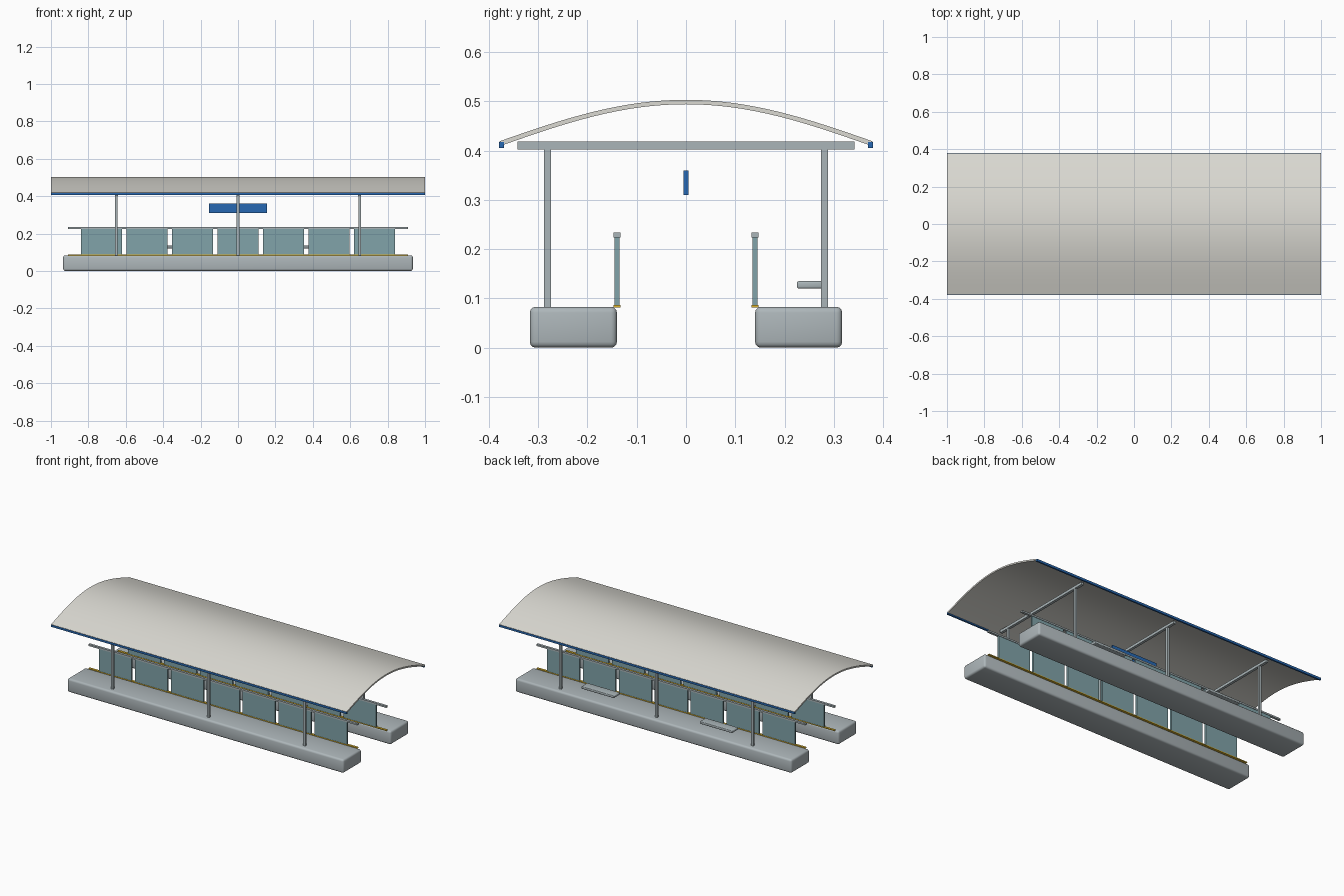
import bpy, bmesh, math

cube = bpy.data.objects.get("Cube")
if cube:
    bpy.data.objects.remove(cube, do_unlink=True)


def material(name, r, g, b):
    m = bpy.data.materials.new(name)
    m.use_nodes = True
    m.diffuse_color = (r, g, b, 1)
    m.node_tree.nodes["Principled BSDF"].inputs["Base Color"].default_value = (r, g, b, 1)
    return m


CONCRETE = material("concrete grey", 0.42, 0.47, 0.49)
STEEL = material("steel grey", 0.40, 0.46, 0.48)
ROOF = material("roof off white", 0.71, 0.70, 0.65)
GLASS = material("glass teal", 0.22, 0.37, 0.40)
BLUE = material("trim blue", 0.02, 0.14, 0.45)
YELLOW = material("safety yellow", 0.75, 0.48, 0.03)


def add_object(name, bm, mat):
    bmesh.ops.recalc_face_normals(bm, faces=bm.faces[:])
    mesh = bpy.data.meshes.new(name)
    bm.to_mesh(mesh)
    bm.free()
    mesh.materials.append(mat)
    ob = bpy.data.objects.new(name, mesh)
    bpy.context.collection.objects.link(ob)
    return ob


def smooth(ob, degrees):
    bpy.ops.object.select_all(action='DESELECT')
    ob.select_set(True)
    bpy.context.view_layer.objects.active = ob
    bpy.ops.object.shade_smooth_by_angle(angle=math.radians(degrees))


def box(name, xs, ys, zs, mat, bevel=0):
    """Box between the given x, y and z limits, with optional rounded edges."""
    bm = bmesh.new()
    bmesh.ops.create_cube(bm, size=1)
    for v in bm.verts:
        v.co = [lo + (c + 0.5) * (hi - lo) for c, (lo, hi) in zip(v.co, (xs, ys, zs))]
    if bevel:
        bmesh.ops.bevel(bm, geom=bm.edges[:], offset=bevel, segments=3,
                        profile=0.5, affect='EDGES')
    ob = add_object(name, bm, mat)
    if bevel:
        smooth(ob, 40)
    return ob


def span(centre, width):
    return (centre - width / 2, centre + width / 2)


# Both sides: platform, safety strip, glass screens, rail, posts and roof trim
for side, s in (("front", -1), ("back", 1)):
    box(side + "_platform", (-0.935, 0.935), span(s * 0.2285, 0.177), (0, 0.083),
        CONCRETE, 0.012)
    box(side + "_safety_strip", (-0.91, 0.91), span(s * 0.14, 0.014), (0.082, 0.087), YELLOW)
    box(side + "_screen_rail", (-0.91, 0.91), span(s * 0.14, 0.015), (0.224, 0.234), STEEL)
    for i in range(7):
        box(f"{side}_glass_screen_{i + 1}", span((i - 3) * 0.2433, 0.22),
            span(s * 0.14, 0.01), (0.086, 0.225), GLASS)
    for i in range(3):
        box(f"{side}_post_{i + 1}", span((i - 1) * 0.65, 0.014), span(s * 0.281, 0.014),
            (0.08, 0.404), STEEL)
    box(side + "_roof_trim", (-1, 1), span(s * 0.374, 0.01), (0.405, 0.417), BLUE)

# Cross beams
for i in range(3):
    box(f"cross_beam_{i + 1}", span((i - 1) * 0.65, 0.016), (-0.342, 0.342),
        (0.402, 0.418), STEEL)

# Benches on the back platform
for side, x in (("right", -0.4), ("left", 0.4)):
    box(side + "_bench", span(x, 0.22), (0.225, 0.283), (0.12, 0.135), STEEL, 0.004)

# Hanging sign board
box("sign_board", (-0.155, 0.155), (-0.005, 0.005), (0.31, 0.36), BLUE)

# Curved roof: a thin cosine arch swept along x
STEPS = 32
outer, inner = [], []
for i in range(STEPS + 1):
    t = -1 + 2 * i / STEPS
    y = 0.378 * t
    z = 0.419 + 0.084 * math.cos(t * math.pi / 2)
    outer.append((y, z))
    inner.append((y * 0.992, z - 0.009))
profile = outer + inner[::-1]
bm = bmesh.new()
rings = [[bm.verts.new((x, y, z)) for y, z in profile] for x in (-1, 1)]
n = len(profile)
for i in range(n):
    j = (i + 1) % n
    bm.faces.new((rings[0][i], rings[0][j], rings[1][j], rings[1][i]))
for ring in rings:
    for i in range(STEPS):
        bm.faces.new((ring[i], ring[i + 1], ring[n - 2 - i], ring[n - 1 - i]))
smooth(add_object("curved_roof", bm, ROOF), 30)
